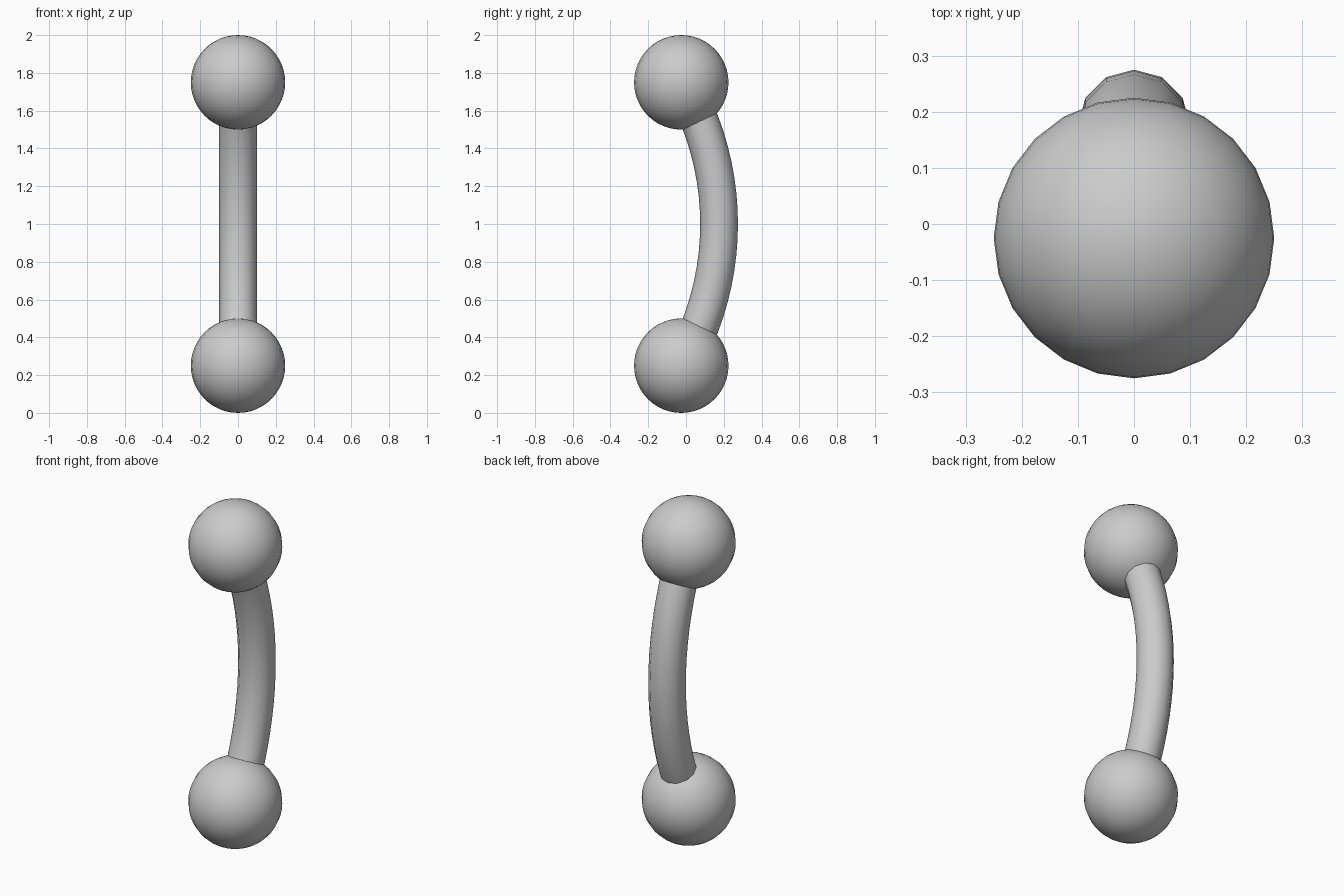
import bpy, bmesh, math
from mathutils import Vector, Matrix

if "Cube" in bpy.data.objects:
    bpy.data.objects.remove(bpy.data.objects["Cube"])

BALL_R, BALL_Y = 0.25, -0.025      # end balls
ROD_R, ROD_Y = 0.1, 0.175          # rod radius, centre line at mid height
HALF = 0.75                        # half distance between ball centres


def finish(name, bm):
    mesh = bpy.data.meshes.new(name)
    bmesh.ops.recalc_face_normals(bm, faces=bm.faces)
    bm.to_mesh(mesh)
    bm.free()
    obj = bpy.data.objects.new(name, mesh)
    bpy.context.collection.objects.link(obj)
    bpy.ops.object.select_all(action='DESELECT')
    obj.select_set(True)
    bpy.context.view_layer.objects.active = obj
    bpy.ops.object.shade_smooth_by_angle(angle=math.radians(40))


# Two end balls
for name, z in (("lower_ball", 1 - HALF), ("upper_ball", 1 + HALF)):
    bm = bmesh.new()
    bmesh.ops.create_uvsphere(bm, u_segments=24, v_segments=24, radius=BALL_R,
                              matrix=Matrix.Translation((0, BALL_Y, z)))
    finish(name, bm)

# Curved rod: a 12-sided disc swept along an arc between the ball centres
sag = ROD_Y - BALL_Y
arc_r = (HALF ** 2 + sag ** 2) / (2 * sag)
centre = Vector((0, ROD_Y - arc_r, 1))
half_angle = math.asin(HALF / arc_r)

bm = bmesh.new()
place = (Matrix.Translation(centre) @ Matrix.Rotation(-half_angle, 4, 'X')
         @ Matrix.Translation((0, arc_r, 0)))
bmesh.ops.create_circle(bm, cap_ends=True, segments=12, radius=ROD_R, matrix=place)
bmesh.ops.spin(bm, geom=bm.faces[:], cent=centre, axis=(1, 0, 0),
               angle=2 * half_angle, steps=20, use_duplicate=False)
finish("curved_rod", bm)
